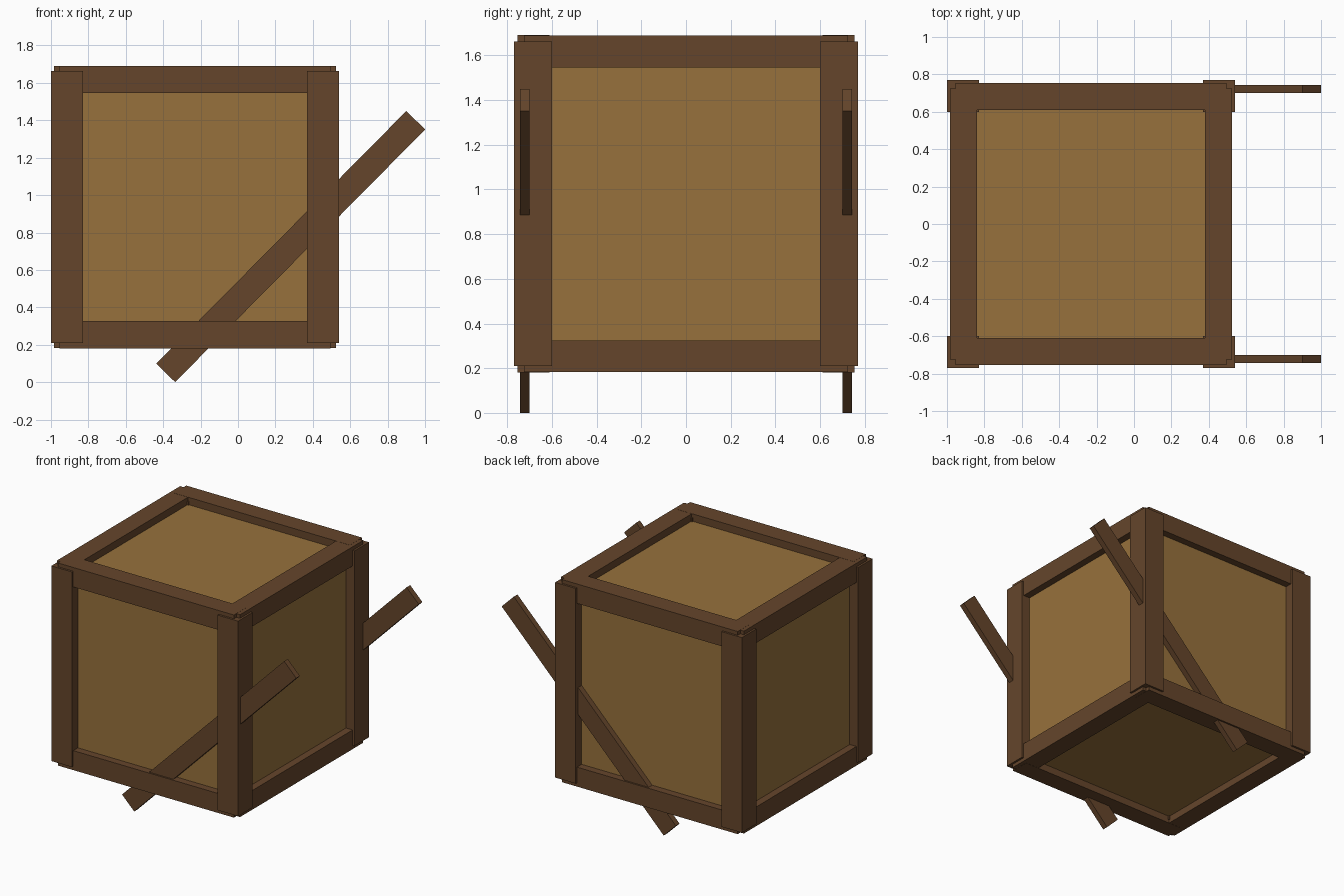
import bpy
import math

cube = bpy.data.objects.get("Cube")
if cube:
    bpy.data.objects.remove(cube, do_unlink=True)


def make_material(name, rgb):
    mat = bpy.data.materials.new(name)
    mat.use_nodes = True
    mat.diffuse_color = (*rgb, 1)
    mat.node_tree.nodes["Principled BSDF"].inputs["Base Color"].default_value = (*rgb, 1)
    return mat


DARK = make_material("dark brown wood", (0.130, 0.060, 0.024))
LIGHT = make_material("light tan wood", (0.310, 0.165, 0.045))


def box(name, center, size, mat, tilt=0):
    bpy.ops.mesh.primitive_cube_add(size=1, location=center, rotation=(0, -tilt, 0))
    obj = bpy.context.object
    obj.name = name
    obj.scale = size
    bpy.ops.object.transform_apply(location=False, rotation=False, scale=True)
    obj.data.materials.append(mat)
    return obj


CX, CZ = -0.23, 0.936      # crate centre
POST, POST_HALF = 0.17, 0.77
RAIL, RAIL_HALF = 0.145, 0.755
NOTCH = 0.03               # rails stop short of the corners
SIDES = {-1: "right", 1: "left"}
ENDS = {-1: "front", 1: "back"}
LEVELS = {-1: "bottom", 1: "top"}

# Recessed panels on all six sides
box("crate_panels", (CX, 0, CZ), (1.4, 1.4, 1.4), LIGHT)

# Upright corner posts
offset = POST_HALF - POST / 2
for sx, side in SIDES.items():
    for sy, end in ENDS.items():
        box(f"{end}_{side}_post", (CX + sx * offset, sy * offset, CZ),
            (POST, POST, 1.454), DARK)

# Rails around the top and bottom
offset = RAIL_HALF - RAIL / 2
length = 2 * (RAIL_HALF - NOTCH)
for sz, level in LEVELS.items():
    z = CZ + sz * offset
    for sy, end in ENDS.items():
        box(f"{level}_{end}_rail", (CX, sy * offset, z), (length, RAIL, RAIL), DARK)
    for sx, side in SIDES.items():
        box(f"{level}_{side}_rail", (CX + sx * offset, 0, z),
            (RAIL, length, RAIL - 0.002), DARK)

# Long slanted handles on the front and back
for sy, end in ENDS.items():
    box(f"{end}_handle", (0.282, sy * 0.721, 0.725), (1.90, 0.043, 0.141),
        DARK, math.radians(45.3))
